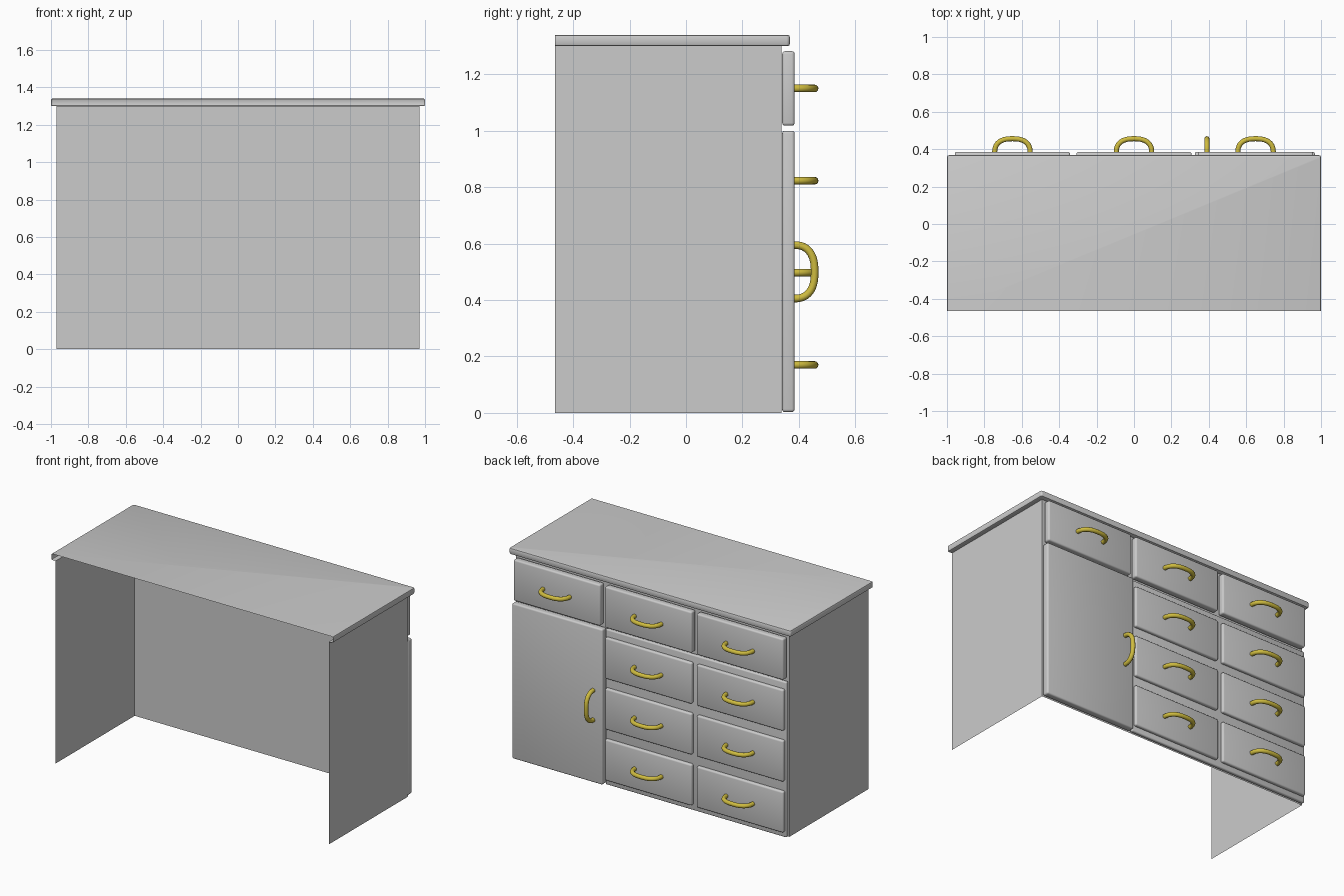
import bpy, bmesh, math
from mathutils import Vector

if "Cube" in bpy.data.objects:
    bpy.data.objects.remove(bpy.data.objects["Cube"])

brass = bpy.data.materials.new("brass")
brass.diffuse_color = (0.62, 0.50, 0.05, 1)
brass.use_nodes = True
brass.node_tree.nodes["Principled BSDF"].inputs["Base Color"].default_value = brass.diffuse_color


def finish(name, bm, mat=None):
    bmesh.ops.recalc_face_normals(bm, faces=bm.faces)
    me = bpy.data.meshes.new(name)
    bm.to_mesh(me)
    bm.free()
    ob = bpy.data.objects.new(name, me)
    bpy.context.collection.objects.link(ob)
    if mat:
        me.materials.append(mat)
    bpy.ops.object.select_all(action='DESELECT')
    ob.select_set(True)
    bpy.context.view_layer.objects.active = ob
    bpy.ops.object.shade_smooth_by_angle(angle=math.radians(35))
    return ob


def panel(name, x0, x1, y0, y1, z0, z1, bevel=0.01):
    bm = bmesh.new()
    bmesh.ops.create_cube(bm, size=1)
    for v in bm.verts:
        v.co = Vector(((x0 + x1) / 2 + v.co.x * (x1 - x0),
                       (y0 + y1) / 2 + v.co.y * (y1 - y0),
                       (z0 + z1) / 2 + v.co.z * (z1 - z0)))
    bmesh.ops.bevel(bm, geom=bm.edges[:], offset=bevel, segments=3,
                    profile=0.5, affect='EDGES')
    return finish(name, bm)


def handle(name, x, z, upright=False):
    # D-shaped path swept with a round section
    n, sides, r, half, depth = 24, 12, 0.0135, 0.095, 0.076
    bm = bmesh.new()
    path = []
    for i in range(n + 1):
        a = math.pi * i / n
        c, s = math.cos(a), math.sin(a)
        path.append(Vector((half * math.copysign(abs(c) ** 0.8, c),
                            depth * s ** 0.8 if s > 1e-6 else 0, 0)))
    rings = []
    for i, p in enumerate(path):
        t = (path[min(i + 1, n)] - path[max(i - 1, 0)]).normalized()
        if i in (0, n):
            t = Vector((0, 1 if i == 0 else -1, 0))
        side = Vector((-t.y, t.x, 0))
        ring = []
        for k in range(sides):
            b = 2 * math.pi * k / sides
            q = p + side * r * math.cos(b) + Vector((0, 0, r * math.sin(b)))
            u, w = (q.z, q.x) if upright else (q.x, q.z)
            ring.append(bm.verts.new((x + u, 0.38 + q.y, z + w)))
        rings.append(ring)
    for a, b in zip(rings, rings[1:]):
        for k in range(sides):
            m = (k + 1) % sides
            bm.faces.new((a[k], a[m], b[m], b[k]))
    bm.faces.new(rings[0])
    bm.faces.new(rings[-1])
    return finish(name, bm, brass)


# Carcass and worktop: an open-backed shell, a wall profile swept round three sides
BACK, FRONT, SIDE = -0.465, 0.338, 0.97
profile = [(0, 0), (0, 1.3), (0.022, 1.3), (0.0277, 1.3023), (0.03, 1.308),
           (0.03, 1.332), (0.0277, 1.3377), (0.022, 1.34)]
bm = bmesh.new()
rows = []
for d, z in profile:
    X, Y, c = SIDE + d, FRONT + d, 0.4 * d
    arc = [(X - c + c * math.cos(a), Y - c + c * math.sin(a))
           for a in (math.pi / 2 * i / 4 for i in range(5))]
    pts = [(X, BACK)] + arc + [(-x, y) for x, y in reversed(arc)] + [(-X, BACK)]
    rows.append([bm.verts.new((x, y, z)) for x, y in pts])
for a, b in zip(rows, rows[1:]):
    for k in range(len(a) - 1):
        bm.faces.new((a[k], a[k + 1], b[k + 1], b[k]))
bm.faces.new(rows[-1])
bmesh.ops.remove_doubles(bm, verts=bm.verts[:], dist=1e-5)
finish("carcass_and_worktop", bm)

# Cupboard door and the backing panel of the lower drawers
panel("door", 0.325, 0.967, 0.341, 0.385, 0.003, 1.0)
handle("door_handle", 0.39, 0.5, upright=True)
panel("drawer_backing", -0.967, 0.318, 0.341, 0.365, 0.003, 1.0, 0.008)

# Drawers: three on top, two columns of three below
for col, x in enumerate((-0.65, 0, 0.65)):
    for row, z in enumerate((1.15, 0.823, 0.497, 0.17)):
        if col == 2 and row > 0:
            continue
        y0 = 0.341 if row == 0 else 0.355
        panel(f"drawer_{col}_{row}", x - 0.308, x + 0.308, y0, 0.385,
              z - 0.132, z + 0.132)
        handle(f"drawer_handle_{col}_{row}", x, z)
